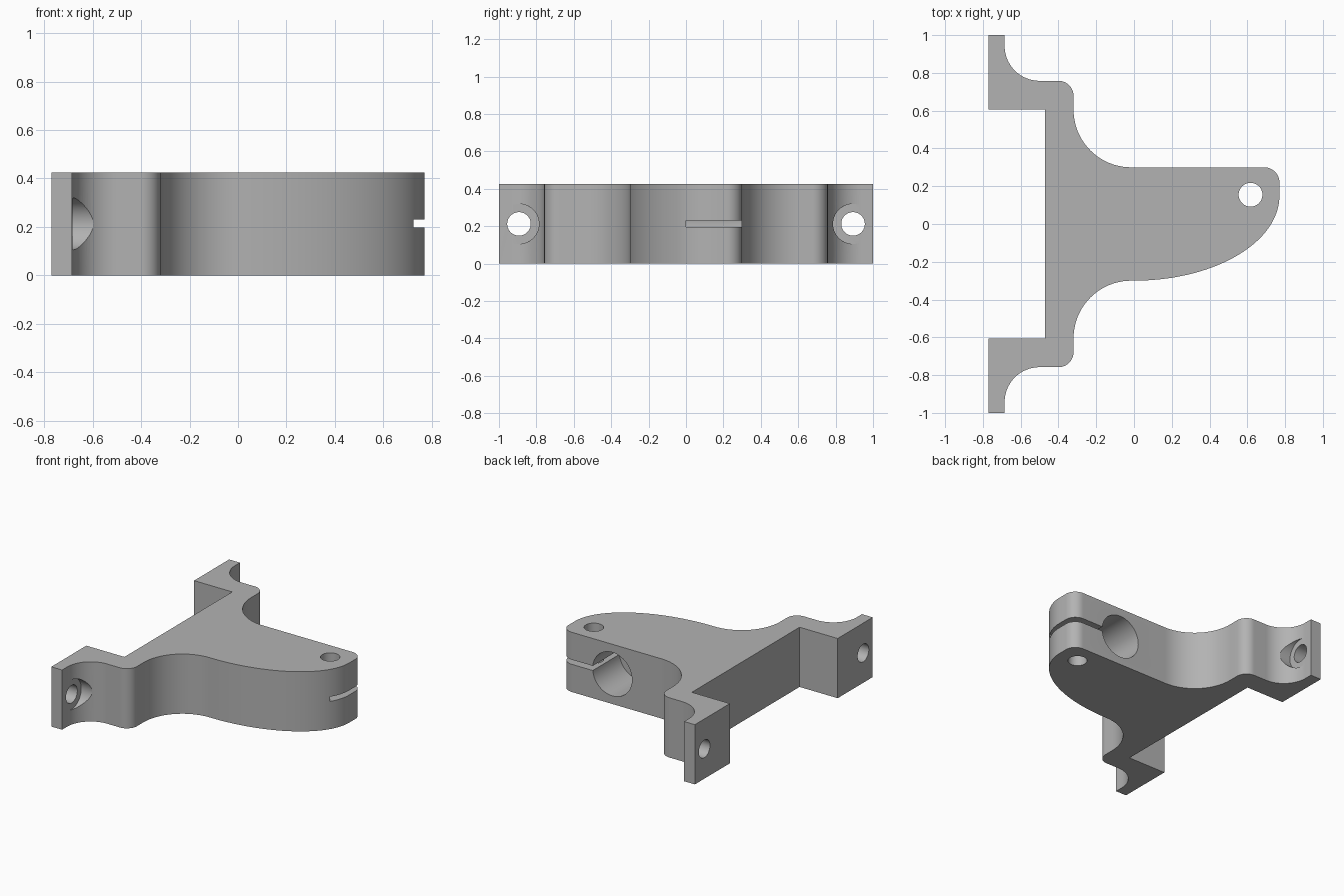
import bpy, bmesh, math
from mathutils import Matrix

if "Cube" in bpy.data.objects:
    bpy.data.objects.remove(bpy.data.objects["Cube"])

H = 0.425          # thickness
MID = H / 2


def arc(cx, cy, rx, ry, a0, a1, n=20):
    """Points along an elliptical arc, angles in degrees."""
    pts = []
    for i in range(n + 1):
        a = math.radians(a0 + (a1 - a0) * i / n)
        pts.append((cx + rx * math.cos(a), cy + ry * math.sin(a)))
    return pts


def mesh_object(name, bm):
    bmesh.ops.recalc_face_normals(bm, faces=bm.faces)
    me = bpy.data.meshes.new(name)
    bm.to_mesh(me)
    bm.free()
    ob = bpy.data.objects.new(name, me)
    bpy.context.collection.objects.link(ob)
    return ob


def cylinder(name, r, start, length, axis, seg=64):
    """Cylinder running from start along the positive axis."""
    rot = {'x': Matrix.Rotation(math.pi / 2, 4, 'Y'),
           'y': Matrix.Rotation(-math.pi / 2, 4, 'X'),
           'z': Matrix()}[axis]
    bm = bmesh.new()
    bmesh.ops.create_cone(bm, cap_ends=True, segments=seg, radius1=r, radius2=r, depth=length,
                          matrix=Matrix.Translation(start) @ rot @ Matrix.Translation((0, 0, length / 2)))
    return mesh_object(name, bm)


def box(name, lo, hi):
    bm = bmesh.new()
    size = [b - a for a, b in zip(lo, hi)]
    mid = [(a + b) / 2 for a, b in zip(lo, hi)]
    bmesh.ops.create_cube(bm, size=1, matrix=Matrix.Translation(mid) @ Matrix.Diagonal((*size, 1)))
    return mesh_object(name, bm)


# Flange outline on the +y side, from the outer tip in to the arm
flange = ([(-0.77, 0.606), (-0.77, 1.0), (-0.685, 1.0)]
          + arc(-0.50, 0.943, 0.185, 0.185, 180, 270)
          + arc(-0.40, 0.678, 0.08, 0.08, 90, 0, 12)
          + arc(-0.015, 0.605, 0.305, 0.305, 180, 270))

# Clamp arm outline: rounded corner, then the elliptical lower edge
arm = (arc(0.69, 0.22, 0.08, 0.08, 90, 0, 12)
       + arc(0.0, 0.15, 0.77, 0.45, 0, -90, 48))

outline = ([(-0.47, 0.606)] + flange + arm
           + [(x, -y) for x, y in reversed(flange)] + [(-0.47, -0.606)])

bm = bmesh.new()
base = bm.faces.new([bm.verts.new((x, y, 0)) for x, y in outline])
top = bmesh.ops.extrude_face_region(bm, geom=[base])
bmesh.ops.translate(bm, vec=(0, 0, H), verts=[g for g in top['geom'] if isinstance(g, bmesh.types.BMVert)])
bmesh.ops.remove_doubles(bm, verts=bm.verts, dist=1e-5)
bracket = mesh_object("clamp_bracket", bm)

# Cutters: blind bore, clamp slot, screw hole, mounting holes with counterbores
cutters = [
    cylinder("bore_cutter", 0.155, (0.37, 0.0, MID), 0.5, 'y'),
    box("slot_cutter", (0.37, 0.0, 0.197), (0.9, 0.5, 0.23)),
    cylinder("screw_cutter", 0.063, (0.617, 0.155, -0.1), H + 0.2, 'z', 48),
]
for s in (1, -1):
    cutters.append(cylinder("mount_cutter", 0.063, (-0.9, s * 0.893, MID), 0.5, 'x', 48))
    cutters.append(cylinder("counterbore_cutter", 0.107, (-0.684, s * 0.893, MID), 0.28, 'x'))

bpy.context.view_layer.objects.active = bracket
bracket.select_set(True)
for c in cutters:
    c.hide_render = True
    mod = bracket.modifiers.new("cut", 'BOOLEAN')
    mod.operation = 'DIFFERENCE'
    mod.solver = 'EXACT'
    mod.object = c
    bpy.ops.object.modifier_apply(modifier=mod.name)
    bpy.data.objects.remove(c, do_unlink=True)

# Single grey finish
grey = bpy.data.materials.new("plain grey")
grey.diffuse_color = (0.45, 0.45, 0.45, 1)
grey.use_nodes = True
grey.node_tree.nodes["Principled BSDF"].inputs["Base Color"].default_value = grey.diffuse_color
bracket.data.materials.clear()
bracket.data.materials.append(grey)
for p in bracket.data.polygons:
    p.material_index = 0
bpy.ops.object.shade_smooth_by_angle(angle=math.radians(30))
